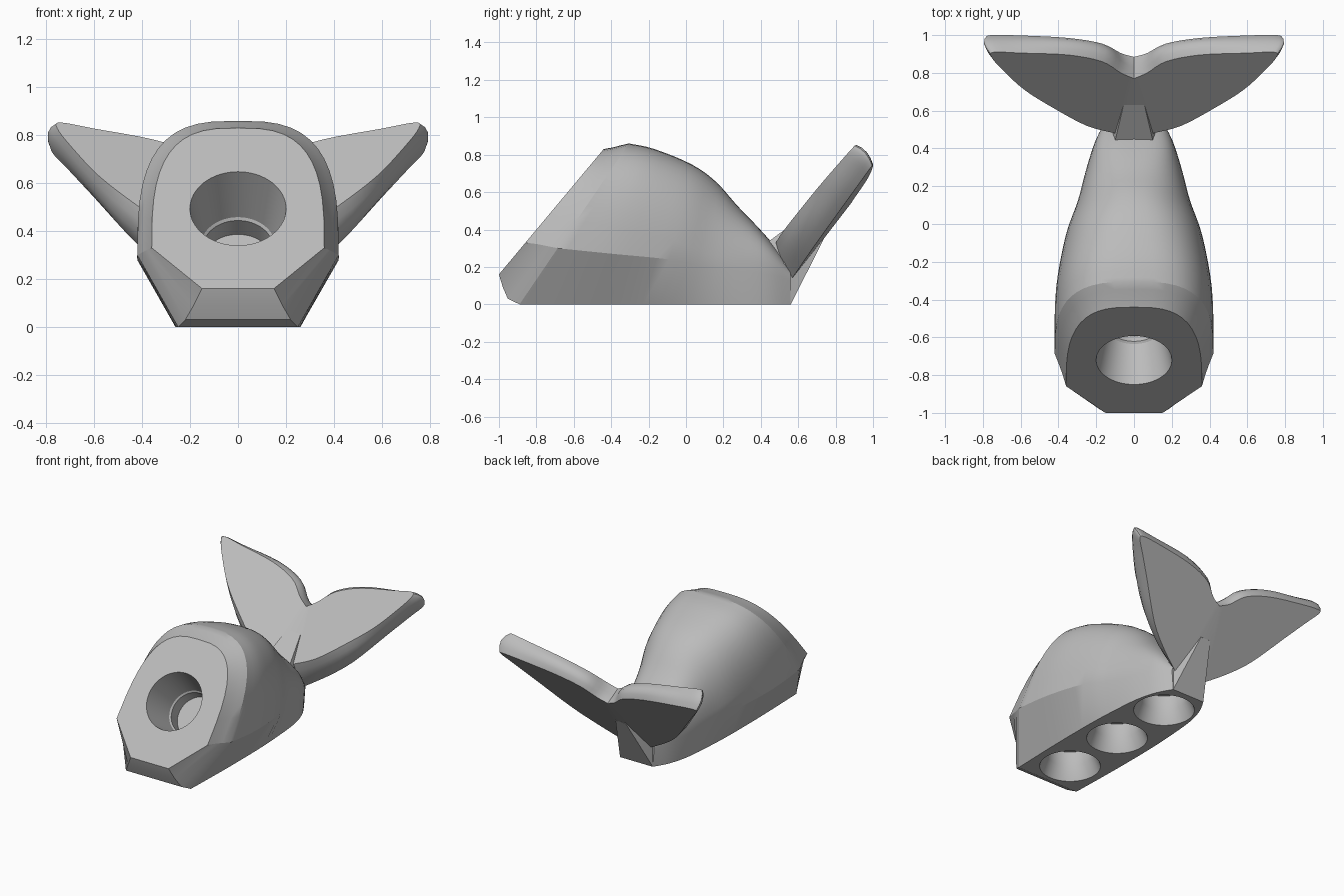
import bpy, bmesh, math
from mathutils import Matrix, Vector

if "Cube" in bpy.data.objects:
    bpy.data.objects.remove(bpy.data.objects["Cube"], do_unlink=True)

grey = bpy.data.materials.new("plain grey")
grey.use_nodes = True
grey.diffuse_color = (0.5, 0.5, 0.5, 1)
grey.node_tree.nodes["Principled BSDF"].inputs["Base Color"].default_value = grey.diffuse_color


def make_object(name, bm):
    bmesh.ops.recalc_face_normals(bm, faces=bm.faces)
    mesh = bpy.data.meshes.new(name)
    bm.to_mesh(mesh)
    bm.free()
    obj = bpy.data.objects.new(name, mesh)
    bpy.context.collection.objects.link(obj)
    mesh.materials.append(grey)
    return obj


def activate(obj):
    bpy.ops.object.select_all(action="DESELECT")
    obj.select_set(True)
    bpy.context.view_layer.objects.active = obj


def finish(obj, angle):
    activate(obj)
    for mod in list(obj.modifiers):
        bpy.ops.object.modifier_apply(modifier=mod.name)
    bpy.ops.object.shade_smooth_by_angle(angle=math.radians(angle))


def spline(points, steps):
    """Smooth curve through tuples of any length."""
    pts = [points[0]] + list(points) + [points[-1]]
    out = []
    for a, b, c, d in zip(pts, pts[1:], pts[2:], pts[3:]):
        for i in range(steps):
            t = i / steps
            out.append(tuple(q + t / 2 * (r - p + t * (2 * p - 5 * q + 4 * r - s + t * (3 * (q - r) + s - p)))
                             for p, q, r, s in zip(a, b, c, d)))
    return out + [points[-1]]


def lathe(name, profile, matrix):
    """Closed solid turned from (radius, height) pairs."""
    bm = bmesh.new()
    sides = 64
    rings = [[bm.verts.new((r * math.cos(math.tau * i / sides), r * math.sin(math.tau * i / sides), h))
              for i in range(sides)] for r, h in profile]
    for a, b in zip(rings, rings[1:]):
        for i in range(sides):
            j = (i + 1) % sides
            bm.faces.new((a[i], a[j], b[j], b[i]))
    bm.faces.new(rings[0])
    bm.faces.new(rings[-1])
    bm.transform(matrix)
    obj = make_object(name, bm)
    obj.hide_render = True
    return obj


def hull(name, half_points):
    """Symmetric convex block."""
    bm = bmesh.new()
    verts = [bm.verts.new((s * x, y, z)) for x, y, z in half_points for s in (1, -1)]
    res = bmesh.ops.convex_hull(bm, input=verts)
    bmesh.ops.delete(bm, geom=list({v for v in res["geom_interior"] if isinstance(v, bmesh.types.BMVert)}),
                     context="VERTS")
    return make_object(name, bm)


# Body: y offset, lean, bottom half width, bottom z, side half width, side z, top z, roundness
front = [(-1.134, .836, .15, .16, .36, .33, .83, 3),
         (-1.05, .79, .185, .09, .378, .322, .84, 3),
         (-.975, .74, .22, .03, .397, .312, .851, 3)]
back = [(-.89, .68, .25, 0, .42, .30, .86, 3),
        (-.5, .4, .26, 0, .415, .27, .83, 2.8),
        (-.15, .25, .26, 0, .365, .24, .745, 2.5),
        (.08, .15, .25, 0, .30, .2, .64, 2.3),
        (.3, 0, .23, 0, .25, .18, .5, 2.4),
        (.45, 0, .19, 0, .2, .16, .34, 3),
        (.56, 0, .13, 0, .14, .13, .2, 3)]
bm = bmesh.new()
rings = []
for y, lean, wb, zb, ws, zs, zt, n in front + spline(back, 4):
    half = [(wb, zb)]
    for i in range(13):
        a = math.pi / 2 * i / 12
        half.append((ws * max(math.cos(a), 0) ** (2 / n), zs + (zt - zs) * math.sin(a) ** (2 / n)))
    half[-1] = (0, zt)
    loop = half + [(-x, z) for x, z in half[-2::-1]]
    rings.append([bm.verts.new((x, y + lean * z, z)) for x, z in loop])
for a, b in zip(rings, rings[1:]):
    for i in range(len(a)):
        j = (i + 1) % len(a)
        bm.faces.new((a[i], a[j], b[j], b[i]))
bm.faces.new(rings[0])
bm.faces.new(rings[-1])
body = make_object("body", bm)

# Stepped holes: one in the slanted front face, three underneath
axis = Vector((0, .767, -.641))
cutters = [lathe("front_hole", [(.204, -.02), (.155, .24), (.145, .25), (.145, .34)],
                 Matrix.Translation((0, -.72, .493)) @ axis.to_track_quat("Z", "Y").to_matrix().to_4x4())]
for i in range(3):
    cutters.append(lathe("bottom_hole", [(.21, -.02), (.16, .1), (.16, .2)],
                         Matrix.Translation((0, -.66 + .485 * i, 0))))
for cutter in cutters:
    mod = body.modifiers.new("hole", "BOOLEAN")
    mod.operation, mod.solver, mod.object = "DIFFERENCE", "EXACT", cutter
finish(body, 24)
for cutter in cutters:
    bpy.data.objects.remove(cutter, do_unlink=True)

# Tail flukes: front and back outlines on two tilted planes, joined by a rounded rim
front_line = [(.1, .48), (.25, .52), (.42, .61), (.58, .71), (.7, .82), (.755, .885),
              (.74, .91), (.6, .905), (.35, .895), (.17, .86), (.07, .8), (0, .77)]
back_line = [(.1, .56), (.27, .63), (.42, .71), (.6, .85), (.71, .935), (.775, .985),
             (.755, 1), (.6, .998), (.35, .985), (.17, .955), (.07, .905), (0, .885)]
front_pts = [Vector((x, y, .146 * x + y - .165)) for x, y in [(0, .5)] + spline(front_line, 4)]
back_pts = [Vector((x, y, .07 * x + 1.3 * y - .607)) for x, y in [(0, .56)] + spline(back_line, 4)]
middle = Vector((.35, .78, .55))
layers = []
for t in (0, .25, .5, .75, 1):
    layer = []
    for f, b in zip(front_pts, back_pts):
        p = f.lerp(b, t)
        out = (p - middle).normalized() * .03 * math.sin(math.pi * t)
        layer.append(p + out * min(1, p.x / .15))
    layers.append(layer)
bm = bmesh.new()
rows = [[bm.verts.new(p) for p in layer] for layer in layers]
for a, b in zip(rows, rows[1:]):
    for i in range(len(a) - 1):
        bm.faces.new((a[i], a[i + 1], b[i + 1], b[i]))
bm.faces.new(rows[0])
bm.faces.new(rows[-1])
flukes = make_object("tail_flukes", bm)
mirror = flukes.modifiers.new("mirror", "MIRROR")
mirror.use_clip = True
finish(flukes, 35)

# Ridge from the body up to the flukes, and the stem behind them
ridge = hull("tail_ridge", [(.1, .44, .335), (.055, .63, .475), (.14, .45, .2), (.1, .6, .3)])
stem = hull("tail_stem", [(.13, .56, 0), (.13, .53, 0), (.15, .5, .2), (.04, .74, .355), (.04, .7, .42)])
for block in (ridge, stem):
    finish(block, 20)
